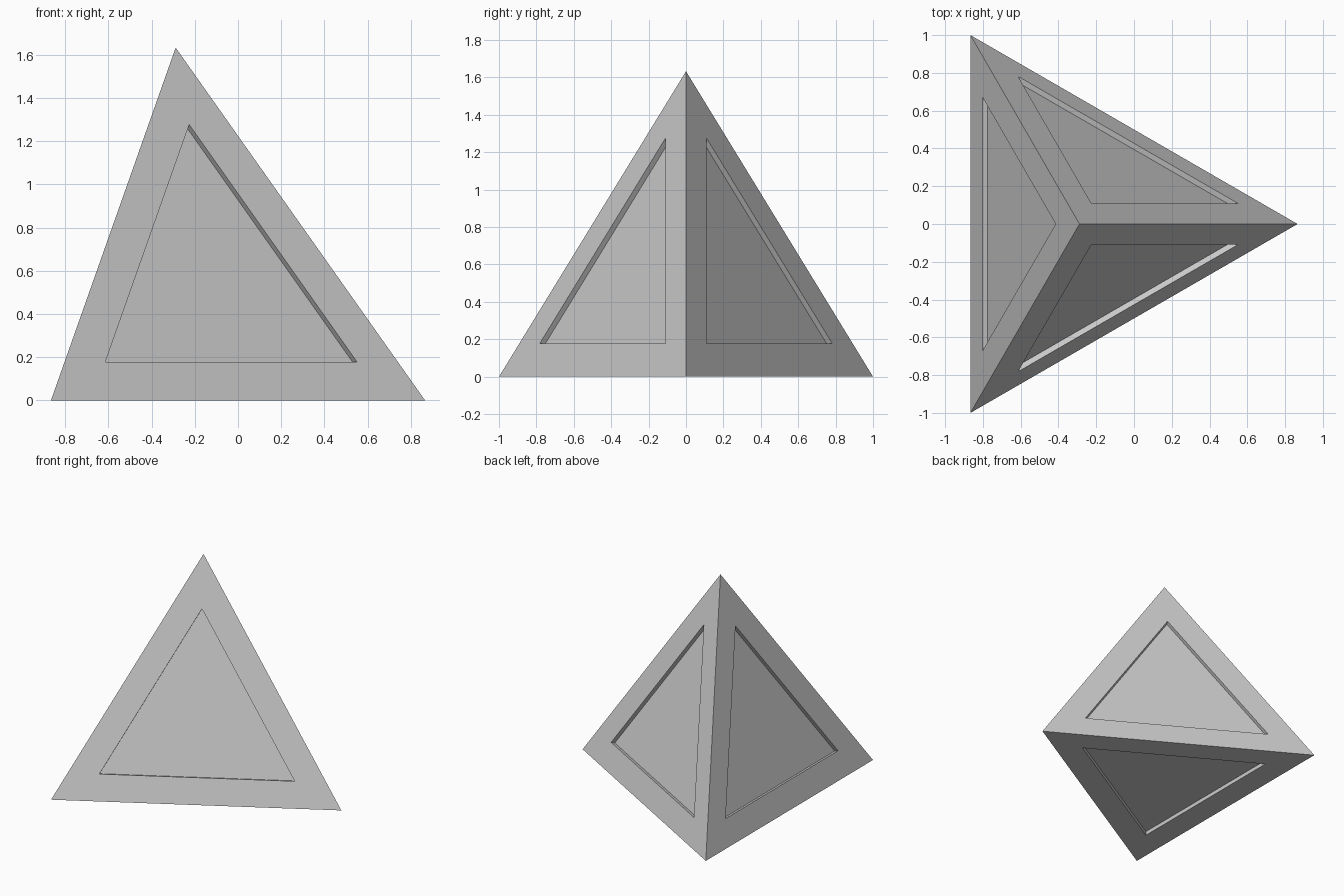
import bpy, bmesh
from math import sqrt

if "Cube" in bpy.data.objects:
    bpy.data.objects.remove(bpy.data.objects["Cube"])

EDGE = 2.0
MARGIN = 0.189   # border width around each panel
DEPTH = 0.03     # panel recess

# Regular tetrahedron standing on z = 0
r = EDGE / sqrt(3)
half = r * 0.75
bm = bmesh.new()
a = bm.verts.new((half, 0, 0))
b = bm.verts.new((-half, EDGE / 2, 0))
c = bm.verts.new((-half, -EDGE / 2, 0))
d = bm.verts.new((half - r, 0, EDGE * sqrt(2 / 3)))
for tri in ((a, c, b), (a, b, d), (b, c, d), (c, a, d)):
    bm.faces.new(tri)
bm.normal_update()

# Recessed triangular panel on every face, with straight walls
panels = list(bm.faces)
bmesh.ops.inset_individual(bm, faces=panels, thickness=MARGIN, use_even_offset=True)
for panel in panels:
    panel.normal_update()
    inward = panel.normal * -DEPTH
    floor = bmesh.ops.extrude_discrete_faces(bm, faces=[panel])["faces"][0]
    bmesh.ops.translate(bm, verts=floor.verts, vec=inward)
bmesh.ops.recalc_face_normals(bm, faces=bm.faces)

mesh = bpy.data.meshes.new("panelled_tetrahedron")
bm.to_mesh(mesh)
bm.free()
obj = bpy.data.objects.new("panelled_tetrahedron", mesh)
bpy.context.collection.objects.link(obj)
